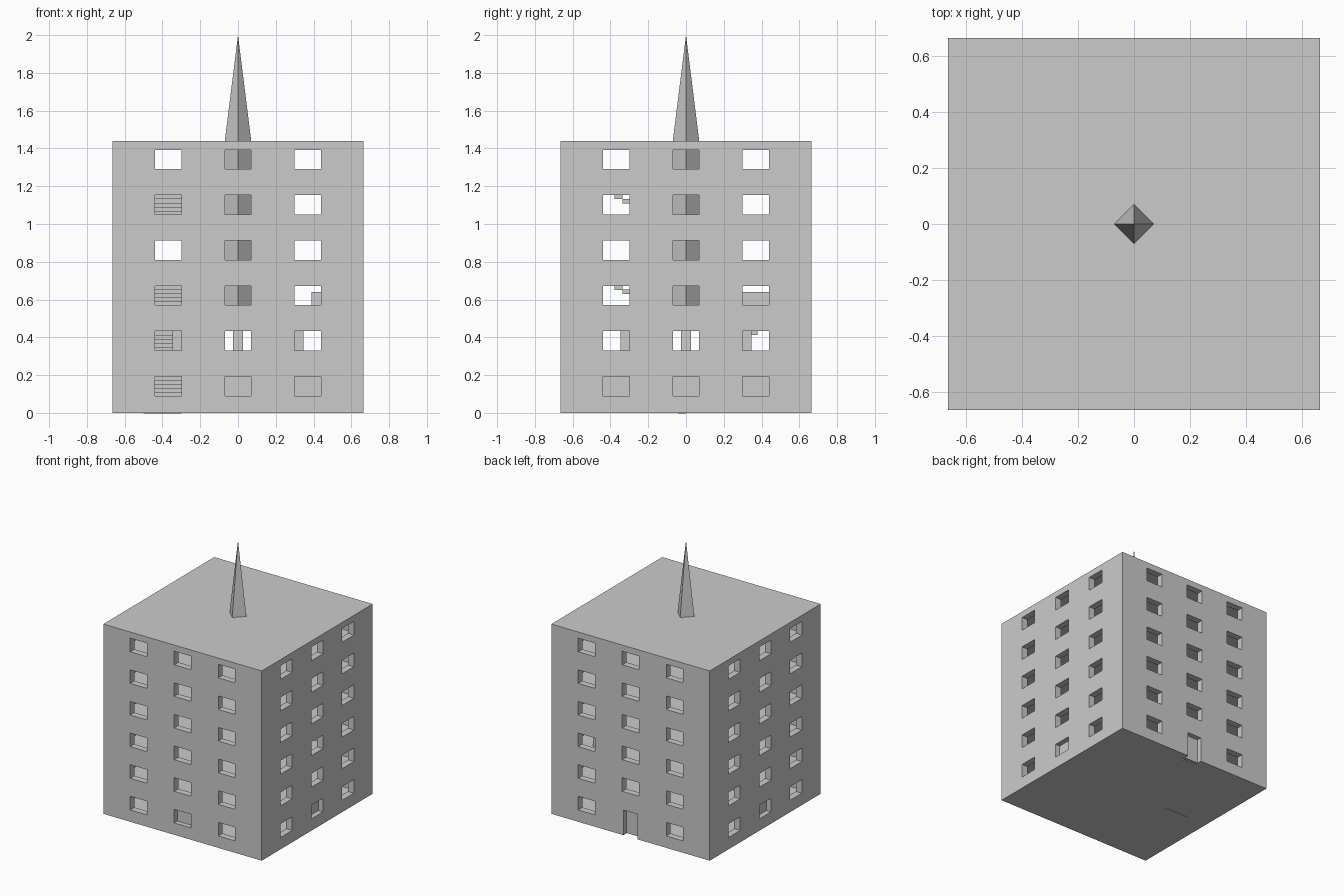
import bpy, bmesh, math
from mathutils import Matrix, Vector

if "Cube" in bpy.data.objects:
    bpy.data.objects.remove(bpy.data.objects["Cube"])

H, T = 0.665, 0.05          # half width, wall thickness
TOP, STOREY = 1.44, 0.24
IN = H - T


def add_box(bm, lo, hi, flip=False, rot=0):
    lo, hi = Vector(lo), Vector(hi)
    m = Matrix.Translation((lo + hi) / 2) @ Matrix.Diagonal((*(hi - lo), 1))
    r = bmesh.ops.create_cube(bm, size=1, matrix=Matrix.Rotation(rot, 4, 'Z') @ m)
    if flip:
        bmesh.ops.reverse_faces(bm, faces=list({f for v in r['verts'] for f in v.link_faces}))


def make(name, boxes):
    bm = bmesh.new()
    for b in boxes:
        add_box(bm, *b)
    me = bpy.data.meshes.new(name)
    bm.to_mesh(me)
    bm.free()
    ob = bpy.data.objects.new(name, me)
    bpy.context.collection.objects.link(ob)
    return ob


# Hollow outer shell with roof and ground slab
shell = make("building_shell", [
    ((-H, -H, 0), (H, H, TOP)),
    ((-IN, -IN, 0.015), (IN, IN, TOP - 0.02), True)])

# Window openings on four sides, tall doorway at the middle of the back
openings = []
for side in range(4):
    for row in range(6):
        for c in (-0.37, 0, 0.37):
            z = row * STOREY
            lo, hi = (c - 0.07, -H - 0.05, z + 0.09), (c + 0.07, -IN + 0.02, z + 0.193)
            if side == 2 and row == 0 and c == 0:
                lo, hi = (-0.06, -H - 0.05, -0.05), (0.06, -IN + 0.02, 0.19)
            openings.append((lo, hi, False, side * math.pi / 2))
cutter = make("opening_cutter", openings)
cutter.hide_render = True
mod = shell.modifiers.new("openings", 'BOOLEAN')
mod.object = cutter
mod.operation = 'DIFFERENCE'
mod.solver = 'EXACT'
bpy.context.view_layer.objects.active = shell
shell.select_set(True)
bpy.ops.object.modifier_apply(modifier=mod.name)
bpy.data.objects.remove(cutter)

# Panels closing the middle ground-floor opening on each side
for side, name in enumerate(("front", "right", "back", "left")):
    make(name + "_door_panel", [((-0.08, -IN - 0.012, 0.002), (0.08, -IN + 0.01, 0.21),
                                 False, side * math.pi / 2)])

# Storey floors
make("floors", [((-IN - 0.005, -IN - 0.005, i * STOREY - 0.01),
                 (IN + 0.005, IN + 0.005, i * STOREY + 0.01)) for i in range(1, 6)])

# Ground-floor partitions
make("ground_partitions", [
    ((-IN, -0.02, 0.01), (IN, 0.02, STOREY)),
    ((-0.02, -IN, 0.01), (0.02, IN, STOREY))])

# Second-storey pillars
make("pillars", [((x - 0.026, y - 0.026, STOREY), (x + 0.026, y + 0.026, 2 * STOREY))
                 for x in (-0.32, 0, 0.32) for y in (-0.32, 0, 0.32)])

# Third-storey low partition
make("low_partition", [((0.39, 0.29, 2 * STOREY), (0.46, 0.46, 0.64))])

# Stair flights
N = 11
for row, d in ((0, -1), (1, 1), (2, -1), (4, -1)):
    steps = []
    for i in range(N):
        a, b = sorted((d * i * 0.042, d * (i + 1) * 0.042))
        z = row * STOREY + (i + 1) * STOREY / N
        steps.append(((-0.5, a, z - 0.025), (-0.3, b, z - 0.002)))
    make("stairs_%d" % (row + 1), steps)

# Four-sided central mast and roof spire
for name, r2, z0, z1 in (("mast", 0.07, 2 * STOREY, TOP), ("spire", 0, TOP, 2.0)):
    bpy.ops.mesh.primitive_cone_add(vertices=4, radius1=0.07, radius2=r2,
                                    depth=z1 - z0, location=(0, 0, (z0 + z1) / 2))
    bpy.context.object.name = name
